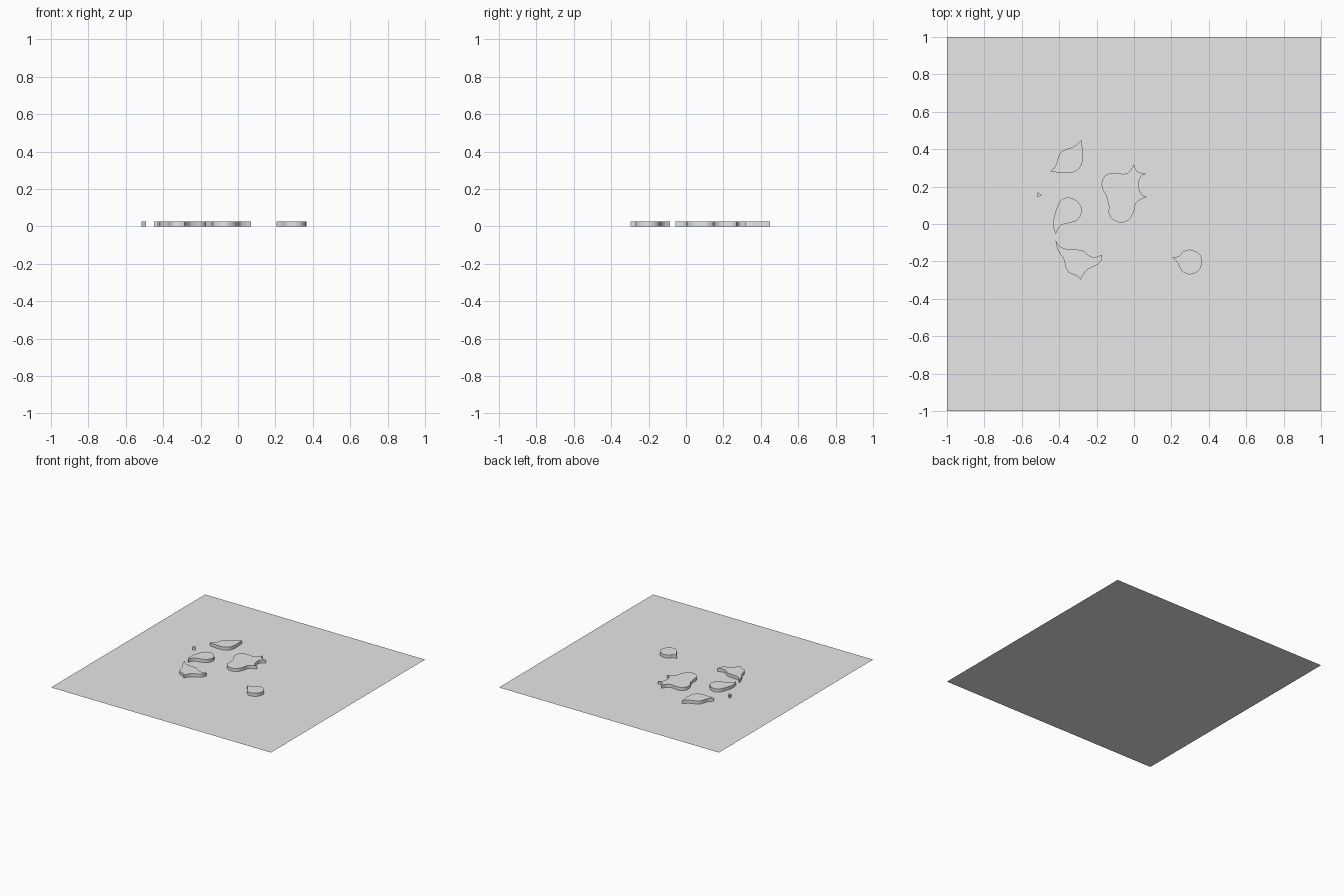
import bpy
import bmesh
from mathutils import Vector

HEIGHT = 0.026
STEPS = 3

cube = bpy.data.objects.get("Cube")
if cube:
    bpy.data.objects.remove(cube, do_unlink=True)

grey = bpy.data.materials.new("plain grey")
grey.use_nodes = True
colour = (0.8, 0.8, 0.8, 1)
grey.diffuse_color = colour
grey.node_tree.nodes["Principled BSDF"].inputs["Base Color"].default_value = colour


def add_object(name, bm):
    """Turn a bmesh into a grey object in the scene."""
    mesh = bpy.data.meshes.new(name)
    bm.to_mesh(mesh)
    bm.free()
    mesh.materials.append(grey)
    obj = bpy.data.objects.new(name, mesh)
    bpy.context.collection.objects.link(obj)
    return obj


def smooth_run(points):
    """Sample a smooth curve through the points, leaving out the last one."""
    pts = [Vector(p) for p in points]
    padded = [pts[0] * 2 - pts[1]] + pts + [pts[-1] * 2 - pts[-2]]
    samples = []
    for before, start, end, after in zip(padded, padded[1:], padded[2:], padded[3:]):
        tangent_in = (end - before) / 2
        tangent_out = (after - start) / 2
        for step in range(STEPS):
            t = step / STEPS
            ease = t * t * (3 - 2 * t)
            samples.append(start.lerp(end, ease)
                           + tangent_in * (t * (1 - t) ** 2)
                           - tangent_out * (t * t * (1 - t)))
    return samples


def add_island(name, *runs):
    """Raise a flat-topped slab; each run starts at a sharp corner of the outline."""
    outline = []
    for index, run in enumerate(runs):
        next_corner = runs[(index + 1) % len(runs)][0]
        outline += smooth_run(run + [next_corner])
    bm = bmesh.new()
    low = [bm.verts.new((p.x, p.y, 0)) for p in outline]
    high = [bm.verts.new((p.x, p.y, HEIGHT)) for p in outline]
    cap = bm.faces.new(high)
    for i in range(len(outline)):
        bm.faces.new((low[i - 1], low[i], high[i], high[i - 1]))
    bmesh.ops.recalc_face_normals(bm, faces=bm.faces)
    cap.normal_update()
    if cap.normal.z < 0:
        bmesh.ops.reverse_faces(bm, faces=bm.faces)
    bmesh.ops.triangulate(bm, faces=[cap])
    return add_object(name, bm)


# Flat ground sheet
sheet = bmesh.new()
bmesh.ops.create_grid(sheet, x_segments=1, y_segments=1, size=1)
add_object("base_sheet", sheet)

# Leaf-shaped island at the back
add_island(
    "leaf_island",
    [(-.45, .28), (-.42, .31), (-.4, .37), (-.375, .395), (-.32, .415)],
    [(-.28, .45), (-.275, .39), (-.275, .34), (-.29, .3),
     (-.325, .277), (-.37, .273)],
)

# Large island with three points
add_island(
    "large_island",
    [(0, .32), (.01, .29), (.03, .275)],
    [(.065, .27), (.035, .25), (.025, .215), (.03, .18), (.045, .155)],
    [(.07, .145), (.035, .13), (.01, .11), (0, .07), (-.02, .03),
     (-.05, .01), (-.085, .01), (-.12, .03), (-.135, .06), (-.135, .1),
     (-.15, .155), (-.17, .19), (-.17, .235), (-.145, .265),
     (-.11, .273), (-.055, .268), (-.025, .28)],
)

# Round island with a tail
add_island(
    "tailed_island",
    [(-.418, -.055), (-.43, -.02), (-.43, .025), (-.418, .07), (-.4, .115),
     (-.375, .137), (-.345, .141), (-.308, .125), (-.28, .088), (-.283, .05),
     (-.307, .018), (-.345, .006), (-.388, -.005), (-.408, -.03)],
)

# Ragged island at the front
add_island(
    "ragged_island",
    [(-.42, -.085), (-.4, -.115), (-.365, -.133), (-.28, -.14),
     (-.25, -.162), (-.215, -.178)],
    [(-.17, -.165), (-.175, -.195), (-.195, -.217), (-.23, -.233), (-.26, -.255)],
    [(-.285, -.297), (-.31, -.275), (-.345, -.262), (-.365, -.232),
     (-.375, -.19), (-.395, -.16), (-.412, -.125)],
)

# Lone drop-shaped island
add_island(
    "drop_island",
    [(.205, -.178), (.24, -.172), (.26, -.15), (.297, -.137), (.345, -.155),
     (.365, -.2), (.345, -.25), (.297, -.27), (.255, -.25), (.235, -.21)],
)

# Tiny three-cornered islet
add_island("islet", [(-.515, .17)], [(-.493, .155)], [(-.515, .145)])
